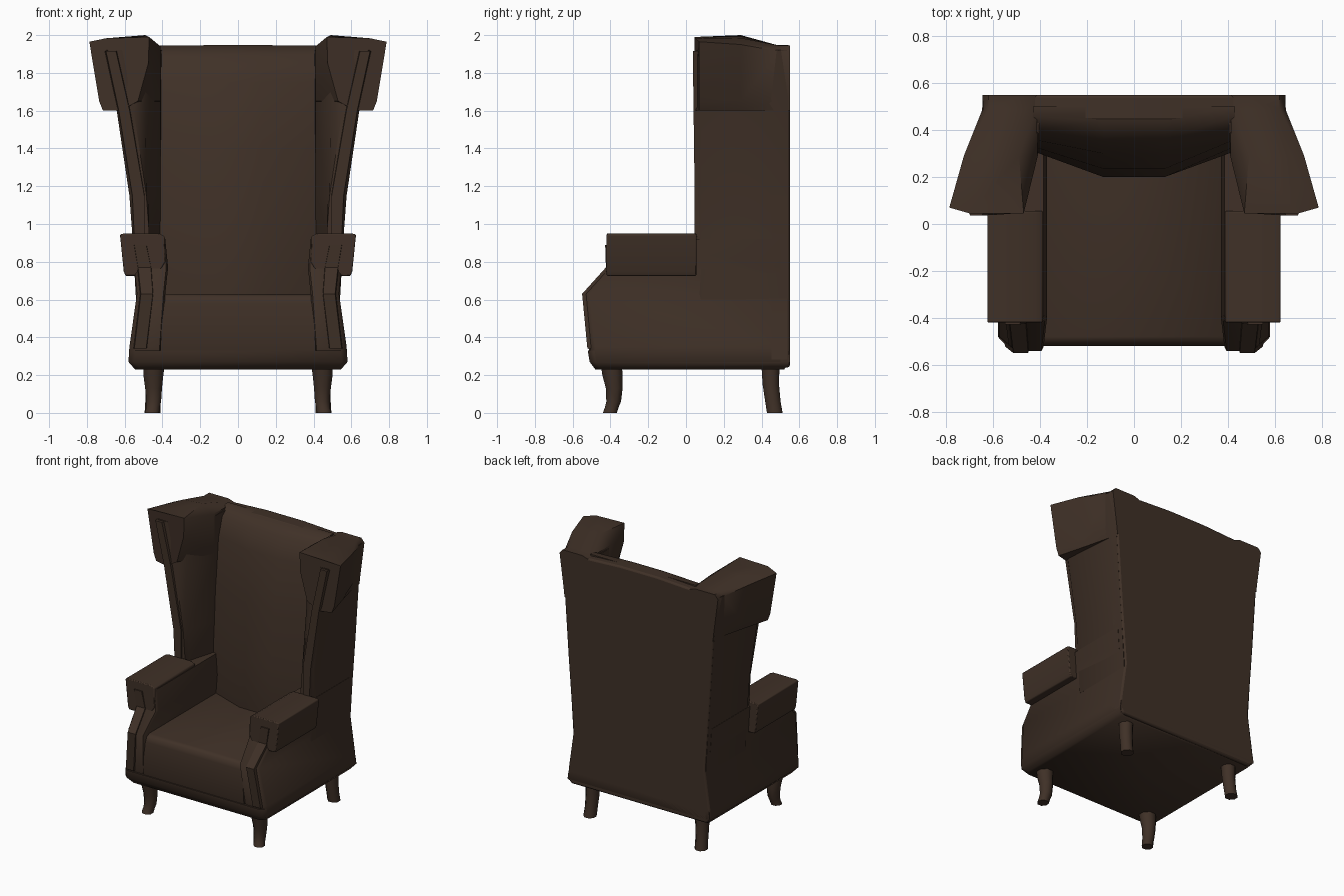
import bpy, bmesh, math

cube = bpy.data.objects.get("Cube")
if cube:
    bpy.data.objects.remove(cube, do_unlink=True)

BROWN = (0.05, 0.03, 0.02, 1)
leather = bpy.data.materials.new("dark_brown_leather")
leather.use_nodes = True
leather.diffuse_color = BROWN
leather.node_tree.nodes["Principled BSDF"].inputs["Base Color"].default_value = BROWN


def loft(name, rings, mirror=True, bevel=0.0, angle=40):
    """Skin a list of equal-length closed rings and cap both ends."""
    bm = bmesh.new()
    rows = [[bm.verts.new(p) for p in ring] for ring in rings]
    n = len(rows[0])
    for a, b in zip(rows, rows[1:]):
        for i in range(n):
            j = (i + 1) % n
            bm.faces.new((a[i], a[j], b[j], b[i]))
    bm.faces.new(rows[0])
    bm.faces.new(rows[-1])
    bmesh.ops.recalc_face_normals(bm, faces=bm.faces)
    mesh = bpy.data.meshes.new(name)
    bm.to_mesh(mesh)
    bm.free()
    mesh.materials.append(leather)
    obj = bpy.data.objects.new(name, mesh)
    bpy.context.collection.objects.link(obj)
    if mirror:
        mod = obj.modifiers.new("mirror", 'MIRROR')
        mod.use_mirror_merge = False
    if bevel:
        mod = obj.modifiers.new("soft_edges", 'BEVEL')
        mod.width = bevel
        mod.segments = 2
        mod.limit_method = 'ANGLE'
        mod.angle_limit = math.radians(45)
    for poly in mesh.polygons:
        poly.use_smooth = True
    mesh.set_sharp_from_angle(angle=math.radians(angle))
    return obj


# Base rail, full width under the seat: height, half width, front, back
base = []
for z, w, f, b in [(.23, .545, -.48, .52), (.27, .58, -.51, .55), (.33, .572, -.52, .55)]:
    base.append([(-w, b, z), (-w, f + .03, z), (-w + .03, f, z),
                 (w - .03, f, z), (w, f + .03, z), (w, b, z)])
loft("base_rail", base, mirror=False, angle=60)

# Seat cushion
seat = []
for z, w, f in [(.3, .41, -.505), (.36, .41, -.52), (.58, .4, -.52), (.615, .4, -.51), (.63, .39, -.48)]:
    seat.append([(-w, .4, z), (-w, f, z), (w, f, z), (w, .4, z)])
loft("seat_cushion", seat, mirror=False, angle=60)

# Back shell: silhouette pushed through the depth
half = [(.55, .24), (.58, .27), (.575, .35), (.535, .63), (.56, .95),
        (.575, 1.15), (.605, 1.6), (.64, 1.91), (.4, 1.935), (.15, 1.948)]
outline = half + [(-x, z) for x, z in reversed(half)]
loft("back_shell", [[(x, y, z) for x, z in outline] for y in (.44, .55)],
     mirror=False, bevel=.012)

# Back cushion: height, depth at the middle, depth at the edges
back = []
for z, yc, ye in [(.55, .21, .32), (.63, .2, .31), (1.0, .2, .31), (1.4, .235, .33),
                  (1.75, .3, .36), (1.89, .36, .4), (1.945, .44, .46)]:
    back.append([(-.43, .5, z), (-.43, ye, z), (-.13, yc, z),
                 (.13, yc, z), (.43, ye, z), (.43, .5, z)])
loft("back_cushion", back, mirror=False, angle=60)

# Arm panels: height, outer x, inner x, front y
arm = []
for z, o, i, f in [(.24, .55, .41, -.48), (.27, .58, .41, -.505), (.35, .575, .405, -.51),
                   (.63, .535, .385, -.542), (.77, .55, .37, -.415), (.92, .56, .385, -.41)]:
    arm.append([(o, .5, z), (o, f + .03, z), (o - .03, f, z), (i + .01, f, z),
                (i, f + .02, z), (i, .5, z)])
loft("arm_panel", arm, angle=50)

# Arm rolls
roll = [(.55, .725), (.595, .725), (.605, .75), (.625, .945), (.6, .95),
        (.42, .95), (.388, .935), (.385, .8), (.42, .74)]
loft("arm_roll", [[(x, y, z) for x, z in roll] for y in (-.42, .055)], bevel=.006)

# Wings: height, outer front x, inner front x, outer back x
wing = []
for z, o, i, b in [(.6, .54, .45, .538), (.95, .56, .47, .56), (1.15, .575, .475, .575),
                   (1.6, .642, .49, .605), (1.92, .71, .49, .64)]:
    wing.append([(b, .54, z), (o, .08, z), (o - .02, .055, z), (o - .09, .055, z),
                 (i, .1, z), (.41, .31, z), (.4, .5, z)])
loft("wing", wing, angle=50)

# Wing rolls: sections from front to back
front = [(.62, 1.6), (.715, 1.6), (.735, 1.65), (.787, 1.965), (.7, 1.983),
         (.47, 1.99), (.475, 1.85), (.53, 1.65)]
middle = [(.6, 1.6), (.655, 1.6), (.68, 1.65), (.725, 1.95), (.65, 1.985),
          (.49, 2.0), (.41, 1.94), (.41, 1.65)]
rear = [(.58, 1.6), (.605, 1.6), (.61, 1.65), (.645, 1.915), (.62, 1.945),
        (.46, 1.945), (.415, 1.93), (.41, 1.65)]
stations = [(.045, front), (.29, middle), (.49, rear), (.55, rear)]
wing_roll = loft("wing_roll", [[(x, y, z) for x, z in sec] for y, sec in stations], angle=50)
# Sweep the outer front corner back a little
for v in wing_roll.data.vertices:
    if v.co.y < .05 and v.co.x > .71:
        v.co.y += .025


def trim(name, rows):
    """Raised facing strip: height, outer x, inner x, front y."""
    loft(name, [[(o, f + .03, z), (o - .006, f, z), (i + .006, f, z), (i, f + .03, z)]
                for z, o, i, f in rows])


# Facing strips on the arms and wings
trim("arm_trim", [(.34, .555, .48, -.522), (.63, .52, .445, -.55),
                  (.77, .535, .455, -.424), (.89, .555, .48, -.428)])
trim("wing_trim", [(.93, .555, .49, .046), (1.15, .565, .49, .046),
                   (1.6, .637, .568, .04), (1.915, .705, .64, .036)])


def leg(name, rows):
    """Curved eight-sided leg: height, centre x, centre y, radius."""
    rings = []
    for z, cx, cy, r in rows:
        rings.append([(cx + r * math.cos(math.tau * (k + .5) / 8),
                       cy + r * math.sin(math.tau * (k + .5) / 8), z) for k in range(8)])
    loft(name, rings, angle=50)


leg("front_leg", [(.26, .445, -.395, .062), (.2, .448, -.39, .057), (.13, .447, -.38, .048),
                  (.06, .446, -.383, .042), (.03, .45, -.393, .039), (0, .455, -.403, .04)])
leg("back_leg", [(.26, .445, .447, .052), (.15, .447, .449, .047),
                 (.06, .45, .46, .044), (0, .453, .47, .045)])
